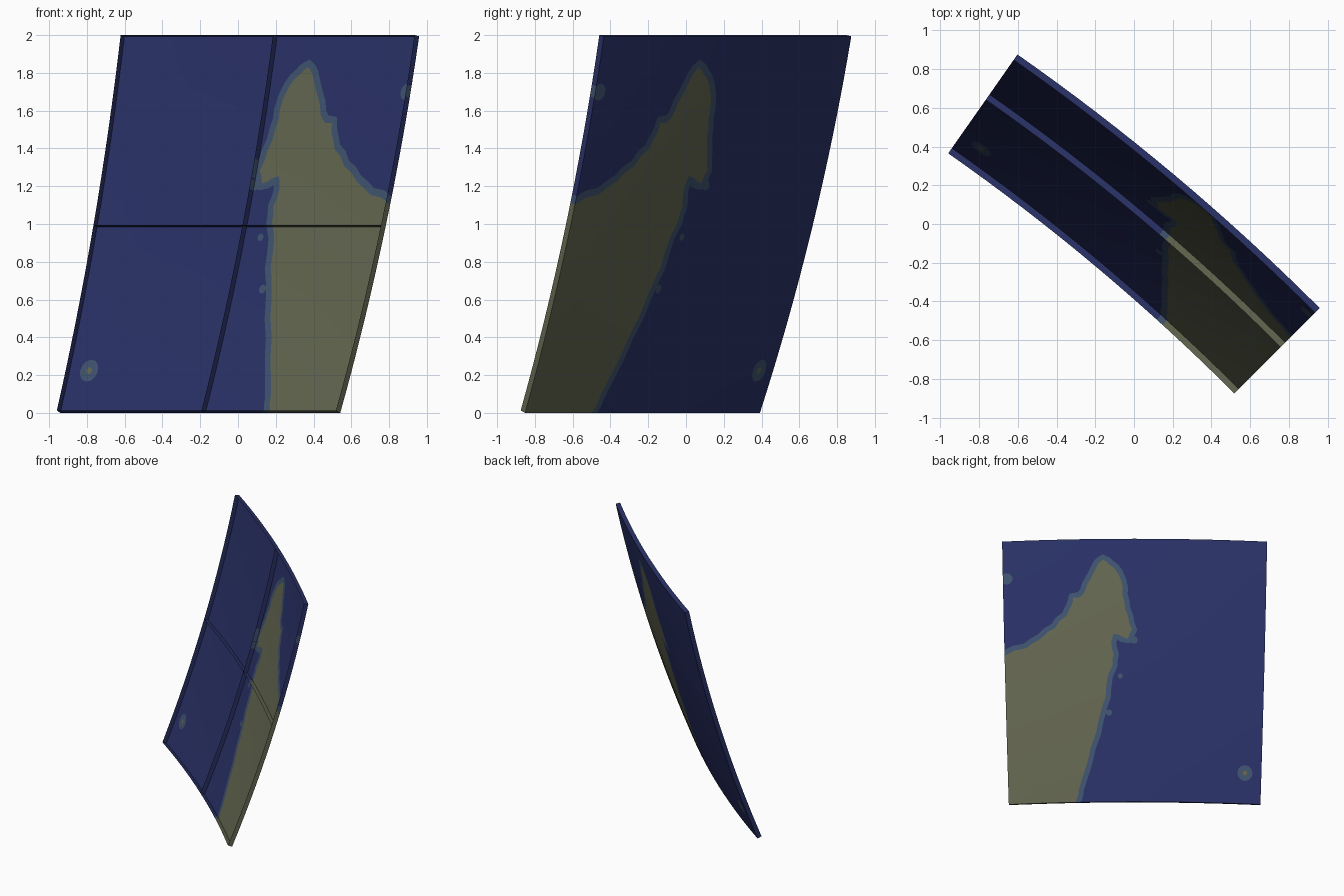
import bpy, bmesh, random
from math import sin, cos, pi, radians, hypot
from mathutils import Vector
from mathutils.geometry import delaunay_2d_cdt

if "Cube" in bpy.data.objects:
    bpy.data.objects.remove(bpy.data.objects["Cube"], do_unlink=True)
random.seed(4)

RADIUS = 11.927      # sphere the panel is cut from
DEPTH = 0.035        # how far the walls reach inwards
WEST, NORTH = 45, -11.5
SPAN = 10            # degrees per side
CELLS = 16
SHELF = 0.2          # width of the shallow water band


def material(name, rgb):
    linear = [((c / 255 + 0.055) / 1.055) ** 2.4 for c in rgb] + [1]
    mat = bpy.data.materials.new(name)
    mat.use_nodes = True
    mat.diffuse_color = linear
    bsdf = mat.node_tree.nodes["Principled BSDF"]
    bsdf.inputs["Base Color"].default_value = linear
    bsdf.inputs["Roughness"].default_value = 0.9
    return mat


MATERIALS = [material("deep_sea_blue", (41, 49, 102)),
             material("shallow_sea_blue", (62, 82, 110)),
             material("land_olive", (98, 101, 79))]
SEA, SHALLOW, LAND = range(3)

# Coastline in degrees: east of the west edge, south of the north edge
OUTLINE = [(-1, 4.6), (0, 4.4), (.8, 4.15), (1.4, 3.8), (1.95, 3.4), (2.4, 2.95),
           (2.6, 2.55), (2.65, 2.25), (2.9, 2.25), (3.1, 2.05), (3.35, 1.5), (3.6, 1),
           (3.8, .8), (4.05, 1), (4.35, 1.3), (4.55, 1.9), (4.6, 2.4), (4.75, 3),
           (4.9, 3.5), (4.75, 3.85), (4.4, 3.7), (4.2, 3.65), (4.1, 4), (4.2, 4.45),
           (4.15, 4.85), (3.9, 5.7), (3.75, 6.4), (3.5, 7.4), (3.15, 8.5), (2.8, 9.5),
           (2.65, 10), (2.4, 11), (-1, 11)]
# Islets: east, south, radius, kind
ISLETS = [(9.35, 8.85, .3, SHALLOW), (9.35, 8.85, .09, LAND), (.15, 1.45, .22, SHALLOW),
          (4.45, 5.27, .1, SHALLOW), (4, 6.65, .12, SHALLOW), (4.98, 3.9, .14, SHALLOW)]


def roughen(line):
    # Midpoints nudged a little to each side make the shore uneven
    out = []
    for a, b in zip(line, line[1:]):
        a, b = Vector(a), Vector(b)
        side = Vector((a.y - b.y, b.x - a.x)) * random.uniform(-.09, .09)
        out += [a, (a + b) / 2 + side]
    return out + [Vector(line[-1])]


COAST = roughen(OUTLINE)


def inside(p, poly):
    hit = False
    for a, b in zip(poly, poly[1:] + poly[:1]):
        if (a.y > p.y) != (b.y > p.y):
            if p.x < a.x + (p.y - a.y) * (b.x - a.x) / (b.y - a.y):
                hit = not hit
    return hit


def coast_distance(p):
    best = SPAN
    for a, b in zip(COAST, COAST[1:]):
        t = max(0, min(1, (p - a).dot(b - a) / (b - a).length_squared))
        best = min(best, (p - a.lerp(b, t)).length)
    return best


def kind(p):
    if inside(p, COAST):
        return LAND
    result = SHALLOW if coast_distance(p) < SHELF else SEA
    for e, s, r, k in ISLETS:
        if hypot(p.x - e, p.y - s) < r:
            result = max(result, k)
    return result


def shelf_line():
    # Coast pushed outwards along its corner normals
    out = []
    for a, p, b in zip(COAST, COAST[1:], COAST[2:]):
        d = (p - a).normalized() + (b - p).normalized()
        out.append(p + Vector((d.y, -d.x)).normalized() * SHELF)
    return out


# Flat layout: grid, coast, shelf and islet outlines
points, edges = [], []


def add_line(line, closed=False):
    start = len(points)
    points.extend(Vector(p) for p in line)
    n = len(line)
    edges.extend((start + i, start + (i + 1) % n) for i in range(n if closed else n - 1))


step = SPAN / CELLS
for i in range(CELLS + 1):
    row = [(j * step, i * step) for j in range(CELLS + 1)]
    if i % (CELLS // 2) == 0:
        add_line(row)
        add_line([(y, x) for x, y in row])
    else:
        points.extend(Vector(p) for p in row)
add_line(COAST, True)
add_line(shelf_line())
for e, s, r, k in ISLETS:
    add_line([(e + r * cos(a * pi / 6), s + r * sin(a * pi / 6)) for a in range(12)], True)

flat, _, tris, *_ = delaunay_2d_cdt(points, edges, [], 0, 1e-4)


def on_sphere(east, south, radius):
    lon, lat = radians(WEST + east), radians(NORTH - south)
    return Vector((cos(lat) * cos(lon), cos(lat) * sin(lon), sin(lat))) * radius


# Centre the model from its extreme corners and stand it on the ground
INNER = RADIUS - DEPTH
ORIGIN = Vector(((on_sphere(SPAN, SPAN, INNER).x + on_sphere(0, 0, RADIUS).x) / 2,
                 (on_sphere(0, SPAN, INNER).y + on_sphere(SPAN, 0, RADIUS).y) / 2,
                 on_sphere(0, SPAN, RADIUS).z))


def finish(name, bm):
    mesh = bpy.data.meshes.new(name)
    bm.to_mesh(mesh)
    bm.free()
    for mat in MATERIALS:
        mesh.materials.append(mat)
    obj = bpy.data.objects.new(name, mesh)
    bpy.context.collection.objects.link(obj)
    return obj


def on_seam(p, q):
    return any(abs(p[axis] - line) < 1e-3 and abs(q[axis] - line) < 1e-3
               for line in (0, SPAN / 2, SPAN) for axis in (0, 1))


# Curved panel, plus walls hanging inwards from its rim and middle seams
panel, walls = bmesh.new(), bmesh.new()
outer = [panel.verts.new(on_sphere(*p, RADIUS) - ORIGIN) for p in flat]
done = set()
for tri in tris:
    centre = sum((flat[i] for i in tri), Vector((0, 0))) / len(tri)
    if not (0 < centre.x < SPAN and 0 < centre.y < SPAN):
        continue
    colour = kind(centre)
    face = panel.faces.new([outer[i] for i in reversed(tri)])
    face.material_index = colour
    for a, b in zip(tri, tri[1:] + tri[:1]):
        key = frozenset((a, b))
        if key not in done and on_seam(flat[a], flat[b]):
            done.add(key)
            corners = [(a, RADIUS), (b, RADIUS), (b, INNER), (a, INNER)]
            wall = walls.faces.new([walls.verts.new(on_sphere(*flat[i], r) - ORIGIN)
                                    for i, r in corners])
            wall.material_index = colour
bmesh.ops.delete(panel, geom=[v for v in panel.verts if not v.link_faces], context='VERTS')
bmesh.ops.remove_doubles(walls, verts=walls.verts[:], dist=1e-5)

surface = finish("curved_map_panel", panel)
surface.data.shade_smooth()
finish("rim_and_seam_walls", walls)
